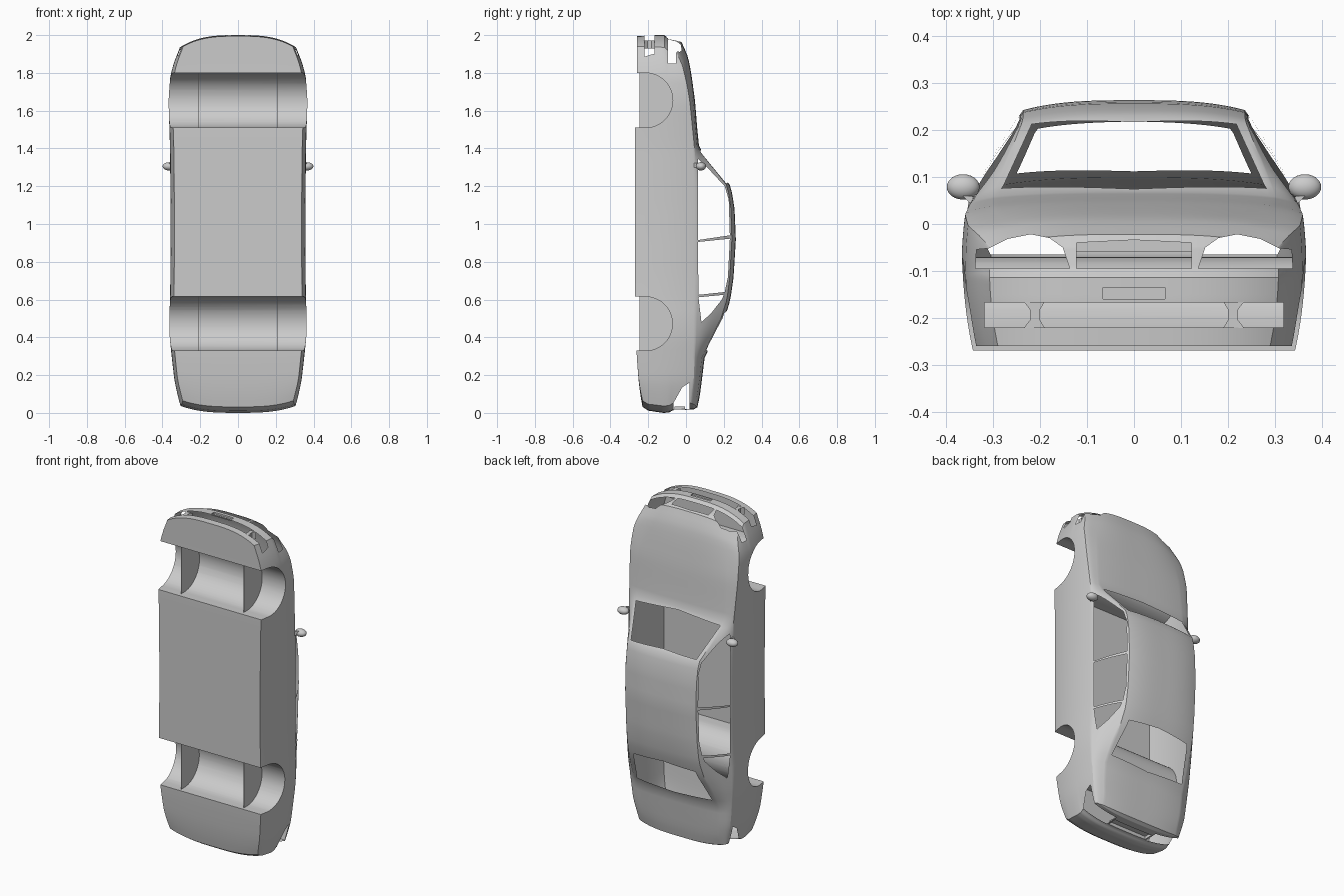
import bpy, bmesh, math
from mathutils import Vector

if "Cube" in bpy.data.objects:
    bpy.data.objects.remove(bpy.data.objects["Cube"])


def material(name, rgb):
    m = bpy.data.materials.new(name)
    m.use_nodes = True
    m.diffuse_color = (*rgb, 1)
    m.node_tree.nodes["Principled BSDF"].inputs["Base Color"].default_value = (*rgb, 1)
    return m


grey = material("primer grey", (0.6, 0.6, 0.6))
opening = material("temporary opening", (1, 0, 0))


def make_object(name, bm, mat):
    bmesh.ops.recalc_face_normals(bm, faces=bm.faces)
    mesh = bpy.data.meshes.new(name)
    bm.to_mesh(mesh)
    bm.free()
    mesh.materials.append(mat)
    ob = bpy.data.objects.new(name, mesh)
    bpy.context.scene.collection.objects.link(ob)
    return ob


def prism(name, pts, axis, lo, hi, mat):
    """Extrude a 2D outline: axis x uses (z, y), y uses (x, z), z uses (x, y)."""
    place = {"x": lambda p, d: (d, p[1], p[0]),
             "y": lambda p, d: (p[0], d, p[1]),
             "z": lambda p, d: (p[0], p[1], d)}[axis]
    bm = bmesh.new()
    rings = [[bm.verts.new(place(p, d)) for p in pts] for d in (lo, hi)]
    for ring in rings:
        bm.faces.new(ring)
    for i in range(len(pts)):
        j = (i + 1) % len(pts)
        bm.faces.new((rings[0][i], rings[0][j], rings[1][j], rings[1][i]))
    return make_object(name, bm, mat)


def rect(a0, a1, b0, b1):
    return [(a0, b0), (a1, b0), (a1, b1), (a0, b1)]


def lookup(table, t):
    """Piecewise linear interpolation of rows (key, values...)."""
    if t <= table[0][0]:
        return table[0][1:]
    for a, b in zip(table, table[1:]):
        if t <= b[0]:
            f = (t - a[0]) / (b[0] - a[0])
            return [u + (v - u) * f for u, v in zip(a[1:], b[1:])]
    return table[-1][1:]


# Body stations: length, underside, belt, top edge, top centre, half width, top half width
stations = [
    (0.00, -.23, .025, .045, .060, .305, .26),
    (0.06, -.24, .03, .06, .072, .318, .26),
    (0.15, -.25, .04, .07, .082, .335, .27),
    (0.29, -.26, .045, .083, .098, .350, .275),
    (0.40, -.265, .05, .135, .150, .362, .268),
    (0.50, -.27, .05, .185, .205, .364, .25),
    (0.60, -.27, .053, .217, .235, .360, .24),
    (0.72, -.27, .055, .232, .252, .358, .237),
    (0.92, -.27, .055, .243, .264, .357, .236),
    (1.08, -.27, .055, .238, .257, .357, .236),
    (1.20, -.27, .053, .220, .238, .358, .237),
    (1.40, -.27, .045, .060, .070, .360, .30),
    (1.50, -.27, .035, .050, .060, .363, .30),
    (1.65, -.265, .020, .037, .048, .368, .295),
    (1.80, -.26, -.005, .012, .028, .358, .28),
    (1.90, -.26, -.02, -.003, .012, .338, .26),
    (2.00, -.26, -.05, -.035, -.022, .308, .24)]
# Setback of the nose and tail by height
nose = [(-.27, .006), (-.16, 0), (-.112, 0), (-.098, .016), (-.05, .026), (-.02, .04)]
tail = [(-.25, .045), (-.20, .012), (-.12, 0), (-.09, .002), (-.07, .014), (.04, .018), (.07, .035)]


def body_point(co):
    a, b, z = co.x, (co.y + 1) / 2, co.z + 1
    low, belt, edge, centre, half, top_half = lookup(stations, z)
    top = edge + (centre - edge) * (1 - abs(a) ** 3)
    y = low + (belt - low) * b / .6 if b < .6 else belt + (top - belt) * (b - .6) / .4
    side = half - .016 * ((min(y, belt) + .09) / .16) ** 2
    if b >= .6:
        t = (b - .6) / .4
        side += (top_half - side) * t + .008 * math.sin(math.pi * t)
    x = a * side
    f = max(0, (z - 1.68) / .32) ** 2
    r = max(0, (.3 - z) / .3) ** 2
    bend = (abs(x) / .3) ** 3
    z += r * (.035 * bend + lookup(tail, y)[0]) - f * (.06 * bend + lookup(nose, y)[0])
    return Vector((x, y, z))


bm = bmesh.new()
bmesh.ops.create_cube(bm, size=2)
bmesh.ops.subdivide_edges(bm, edges=bm.edges[:], cuts=47, use_grid_fill=True)
for v in bm.verts:
    v.co = body_point(v.co)
body = make_object("body_shell", bm, grey)


def well_outline(z, r, floor):
    arc = [(z + r * math.cos(math.pi * i / 24), -.215 + r * math.sin(math.pi * i / 24)) for i in range(25)]
    return [(z + r, floor)] + arc + [(z - r, floor)]


# Wheel wells and shallow recesses keep their walls
wells = {"front": (1.655, .145), "rear": (.472, .143)}
cutters = [prism("cut", well_outline(z, r, -.4), "x", -.6, .6, grey) for z, r in wells.values()]
cutters.append(prism("cut", rect(-.066, .066, -.16, -.135), "z", 1.99, 2.2, grey))
cutters.append(prism("cut", rect(-.13, .13, -.06, -.005), "z", -.2, .035, grey))

# Window and lamp openings leave holes in the thin shell
side_windows = [
    [(1.345, .063), (1.30, .112), (1.2, .205), (1.13, .226), (.94, .232), (.915, .063)],
    [(.905, .063), (.922, .232), (.72, .222), (.64, .205), (.625, .066)],
    [(.612, .066), (.625, .2), (.60, .19), (.53, .135), (.48, .082)]]
cutters += [prism("cut", p, "x", -.6, .6, opening) for p in side_windows]
windscreen = [(-.282, 1.385), (0, 1.405), (.282, 1.385), (.218, 1.215), (0, 1.225), (-.218, 1.215)]
rear_window = [(-.25, .335), (0, .32), (.25, .335), (.205, .53), (0, .545), (-.205, .53)]
for p in (windscreen, rear_window):
    cutters.append(prism("cut", p, "y", .005, .5, opening))
headlamp = [(.137, -.095), (.152, -.05), (.18, -.03), (.22, -.022), (.27, -.032), (.31, -.052),
            (.4, -.06), (.4, -.095)]
taillamp = [(-.1, -.065), (.055, -.065), (.135, -.02), (.16, .018), (-.1, .018)]
for s in (-1, 1):
    cutters.append(prism("cut", [(s * x, y) for x, y in headlamp], "z", 1.85, 2.2, opening))
    cutters.append(prism("cut", taillamp, "x", s * .14, s * .5, opening))
cutters.append(prism("cut", [(-.122, -.095), (.122, -.095), (.122, -.04), (0, -.034), (-.122, -.04)],
                     "z", 1.9, 2.2, opening))
cutters.append(prism("cut", rect(-.318, .318, -.22, -.167), "z", 1.88, 2.2, opening))

for c in cutters:
    c.hide_render = True
    mod = body.modifiers.new("cut", "BOOLEAN")
    mod.operation, mod.solver, mod.object = "DIFFERENCE", "EXACT", c
    mod.material_mode = "TRANSFER"
bpy.context.view_layer.update()
mesh = bpy.data.meshes.new_from_object(body.evaluated_get(bpy.context.evaluated_depsgraph_get()))
body.modifiers.clear()
body.data = mesh
holes = [i for i, m in enumerate(mesh.materials) if m and m.name == opening.name]
bm = bmesh.new()
bm.from_mesh(mesh)
bmesh.ops.delete(bm, geom=[f for f in bm.faces if f.material_index in holes], context="FACES")
for f in bm.faces:
    f.material_index = 0
bm.to_mesh(mesh)
bm.free()
mesh.materials.clear()
mesh.materials.append(grey)
for c in cutters:
    bpy.data.objects.remove(c)
bpy.data.materials.remove(opening)
smooth = [body]


def ellipsoid(name, centre, radii):
    bm = bmesh.new()
    bmesh.ops.create_uvsphere(bm, u_segments=24, v_segments=14, radius=1)
    for v in bm.verts:
        v.co = Vector(centre) + Vector(p * q for p, q in zip(v.co, radii))
    smooth.append(make_object(name, bm, grey))


for s, side in ((1, "left"), (-1, "right")):
    # Inner walls of the wheel wells
    for end, (z, r) in wells.items():
        prism(f"{end}_{side}_well_wall", well_outline(z, r, -.245), "x", s * .208, s * .211, grey)
    # Bumper posts with flared ends
    post = [(.235, -.222), (.222, -.205), (.222, -.182), (.235, -.165),
            (.19, -.165), (.2, -.182), (.2, -.205), (.19, -.222)]
    prism(f"{side}_bumper_post", [(s * x, y) for x, y in post], "z", 1.93, 1.972, grey)
    # Door mirrors
    ellipsoid(f"{side}_mirror", (s * .364, .079, 1.305), (.035, .027, .022))
    prism(f"{side}_mirror_stem", [(s * x, y) for x, y in
          ((.325, .03), (.335, .03), (.365, .06), (.345, .06))], "z", 1.298, 1.322, grey)

for ob in smooth:
    bpy.ops.object.select_all(action="DESELECT")
    ob.select_set(True)
    bpy.context.view_layer.objects.active = ob
    bpy.ops.object.shade_smooth_by_angle(angle=math.radians(32))
